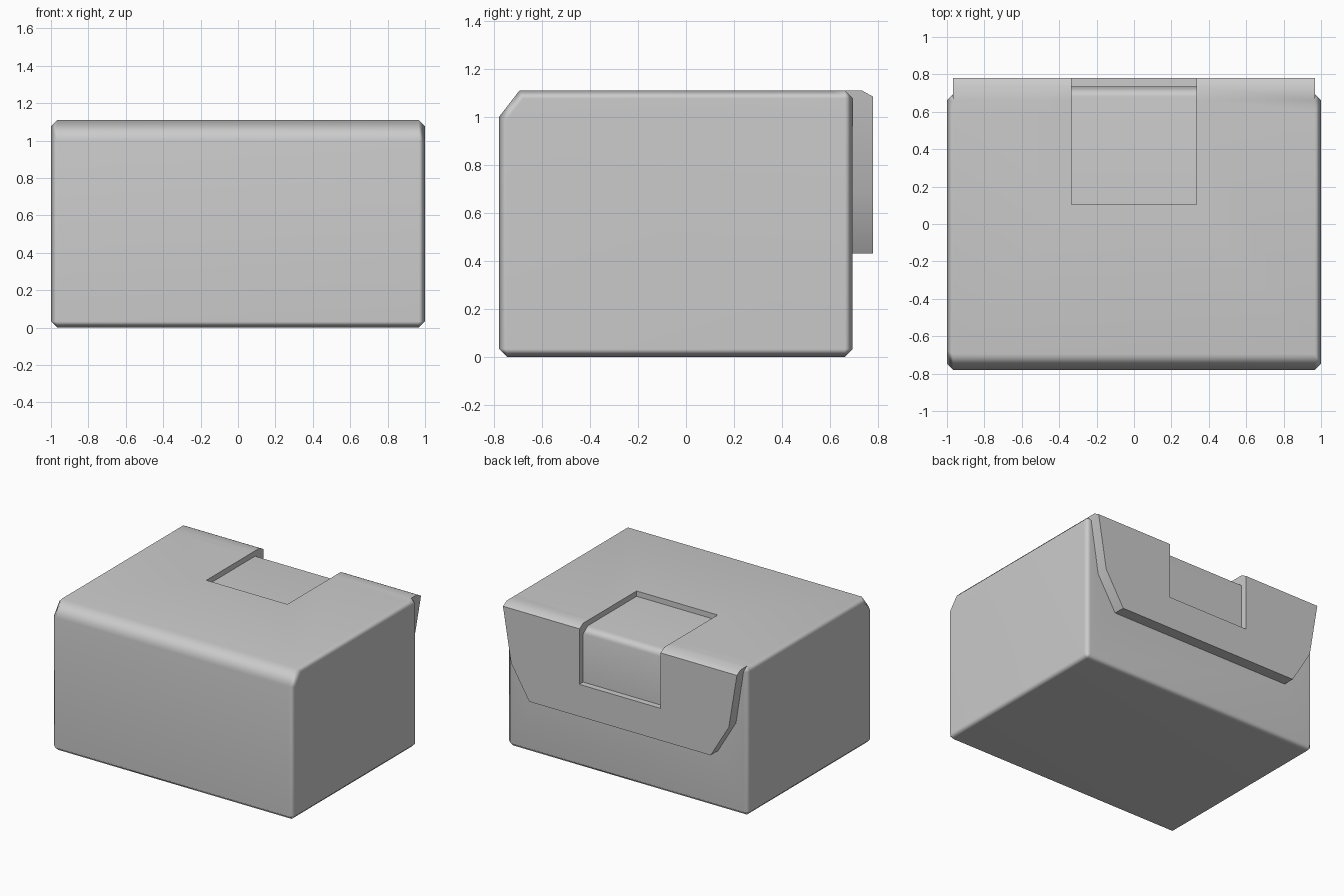
import bpy, bmesh, math

if "Cube" in bpy.data.objects:
    bpy.data.objects.remove(bpy.data.objects["Cube"])


def loft(name, rings):
    """Closed solid joining matching rings of points, capped at both ends."""
    bm = bmesh.new()
    loops = [[bm.verts.new(p) for p in ring] for ring in rings]
    n = len(loops[0])
    for a, b in zip(loops, loops[1:]):
        for i in range(n):
            j = (i + 1) % n
            bm.faces.new((a[i], a[j], b[j], b[i]))
    bm.faces.new(loops[0])
    bm.faces.new(loops[-1])
    bmesh.ops.recalc_face_normals(bm, faces=bm.faces[:])
    mesh = bpy.data.meshes.new(name)
    bm.to_mesh(mesh)
    bm.free()
    ob = bpy.data.objects.new(name, mesh)
    bpy.context.collection.objects.link(ob)
    return ob


def prism(name, profile, half_width):
    """Side profile (y, z) extruded symmetrically along x."""
    return loft(name, [[(x, y, z) for y, z in profile]
                       for x in (-half_width, half_width)])


def flap_ring(y, top):
    """Back outline of the flap, tapering towards the bottom."""
    right = [(0.75, 0.43), (0.90, 0.68), (0.967, top)]
    outline = right + [(-x, z) for x, z in reversed(right)]
    return [(x, y, z) for x, z in outline]


# Main case with a sloped front top edge
case = prism("case_body", [(-0.78, 0), (0.695, 0), (0.695, 1.11),
                           (-0.695, 1.11), (-0.78, 1.0)], 1.0)

# Overhanging flap at the back, with its top edge chamfered
flap = loft("back_flap", [flap_ring(0.60, 1.11), flap_ring(0.735, 1.11),
                          flap_ring(0.78, 1.085)])

# Recess wrapping from the top over the back
recess = prism("recess_cutter", [(0.105, 1.3), (0.105, 1.07), (0.68, 1.07),
                                 (0.735, 1.03), (0.735, 0.67), (0.9, 0.67),
                                 (0.9, 1.3)], 0.335)

# Chamfer the case, join the flap and cut the recess
bevel = case.modifiers.new("chamfer", "BEVEL")
bevel.width = 0.033
bevel.segments = 1
bevel.limit_method = "ANGLE"
bevel.angle_limit = math.radians(60)
for helper, operation in ((flap, "UNION"), (recess, "DIFFERENCE")):
    helper.hide_render = True
    mod = case.modifiers.new(helper.name, "BOOLEAN")
    mod.operation = operation
    mod.solver = "EXACT"
    mod.object = helper

bpy.context.view_layer.objects.active = case
case.select_set(True)
for mod in list(case.modifiers):
    bpy.ops.object.modifier_apply(modifier=mod.name)
for helper in (flap, recess):
    bpy.data.objects.remove(helper, do_unlink=True)

# Soft chamfers, flat large faces
bpy.ops.object.shade_smooth_by_angle(angle=math.radians(58))
weighted = case.modifiers.new("weighted_normals", "WEIGHTED_NORMAL")
weighted.keep_sharp = True
